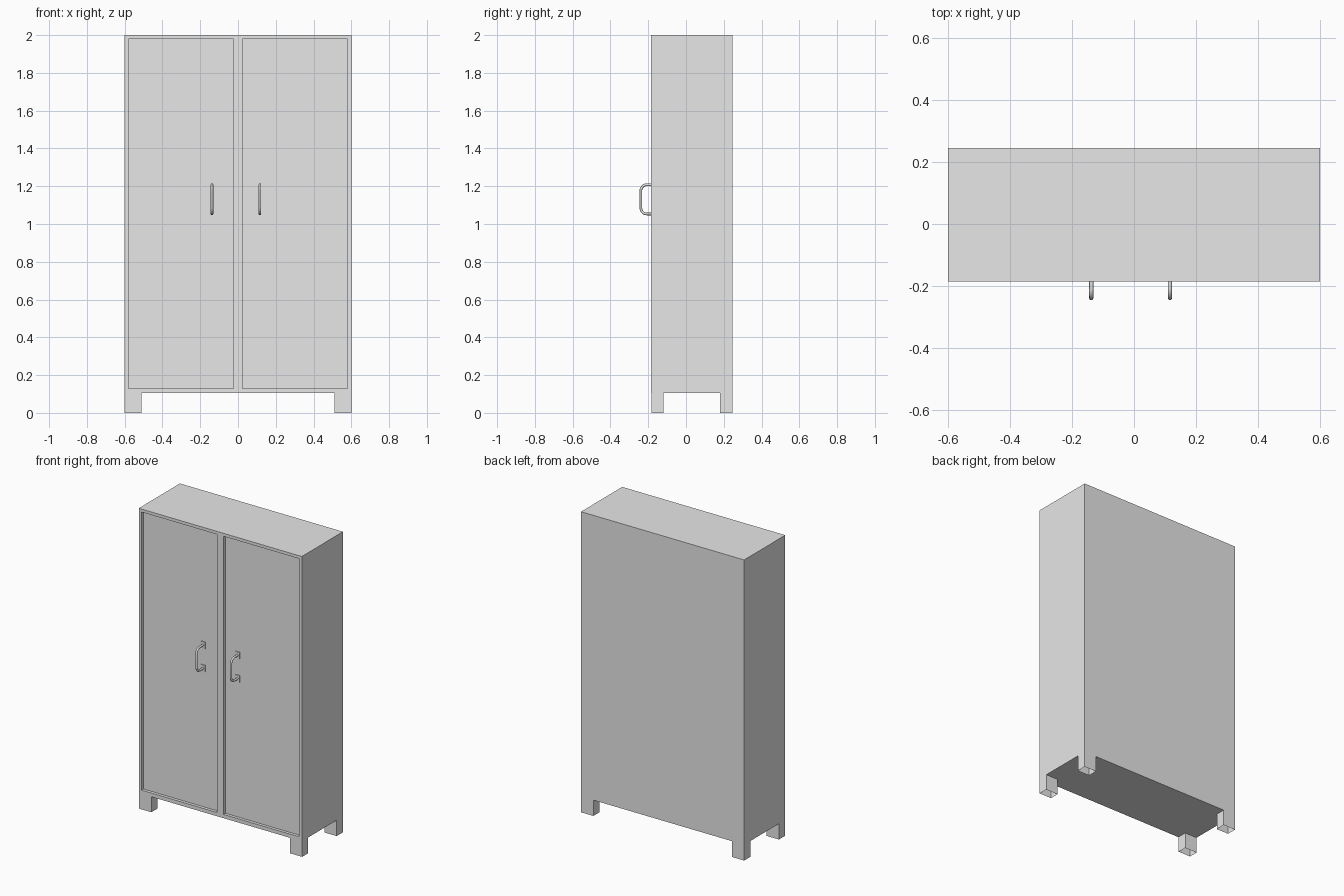
import bpy, bmesh, math
from mathutils import Vector

if "Cube" in bpy.data.objects:
    bpy.data.objects.remove(bpy.data.objects["Cube"], do_unlink=True)

# Single painted metal grey
grey = bpy.data.materials.new("light_grey")
grey.use_nodes = True
grey.diffuse_color = (0.8, 0.8, 0.8, 1)
grey.node_tree.nodes["Principled BSDF"].inputs["Base Color"].default_value = (0.8, 0.8, 0.8, 1)

HALF_W, FRONT, BACK = 0.6, -0.186, 0.246
BASE, TOP = 0.105, 2.0
RECESS = 0.02
PANEL_Y = FRONT + RECESS


def add_mesh(name, bm):
    mesh = bpy.data.meshes.new(name)
    bm.to_mesh(mesh)
    bm.free()
    mesh.materials.append(grey)
    obj = bpy.data.objects.new(name, mesh)
    bpy.context.collection.objects.link(obj)
    return obj


def box_bmesh(lo, hi):
    bm = bmesh.new()
    bmesh.ops.create_cube(bm, size=1)
    lo, hi = Vector(lo), Vector(hi)
    for v in bm.verts:
        v.co = Vector([a + (c + 0.5) * (b - a) for a, b, c in zip(lo, hi, v.co)])
    return bm


# Cabinet body: front cut into a frame, door panels sunk into it
bm = box_bmesh((-HALF_W, FRONT, BASE), (HALF_W, BACK, TOP))
cuts = [((x, 0, 0), (1, 0, 0)) for x in (-0.58, -0.025, 0.025, 0.58)]
cuts += [((0, 0, z), (0, 0, 1)) for z in (0.13, 1.98)]
for co, no in cuts:
    front = [f for f in bm.faces if f.normal.y < -0.9]
    edges = {e for f in front for e in f.edges}
    verts = {v for f in front for v in f.verts}
    bmesh.ops.bisect_plane(bm, geom=front + list(edges) + list(verts),
                           plane_co=co, plane_no=no)
    bm.normal_update()
doors = []
for f in bm.faces:
    c = f.calc_center_median()
    if f.normal.y < -0.9 and 0.025 < abs(c.x) < 0.58 and 0.13 < c.z < 1.98:
        doors.append(f)
bmesh.ops.inset_individual(bm, faces=doors, thickness=0, depth=-RECESS)
add_mesh("cabinet_body", bm)

# Four hollow feet, open underneath
for side, sx in (("right", -1), ("left", 1)):
    for end, y0, y1 in (("front", FRONT + 0.004, -0.12), ("back", 0.18, BACK)):
        xs = sorted((sx * 0.51, sx * HALF_W))
        bm = box_bmesh((xs[0], y0, 0), (xs[1], y1, BASE))
        bm.normal_update()
        flat = [f for f in bm.faces if abs(f.normal.z) > 0.9]
        bmesh.ops.delete(bm, geom=flat, context="FACES_ONLY")
        add_mesh(f"{end}_{side}_foot", bm)

# Door pulls: bent rod with a thin mounting plate at each end
ROD, BEND = 0.007, 0.032
Z_LOW, Z_HIGH, Y_OUT = 1.053, 1.208, -0.239


def handle_path(x):
    pts = [(x, PANEL_Y, Z_HIGH)]
    for zc, start in ((Z_HIGH - BEND, 90), (Z_LOW + BEND, 180)):
        for i in range(7):
            a = math.radians(start + 15 * i)
            pts.append((x, Y_OUT + BEND + BEND * math.cos(a), zc + BEND * math.sin(a)))
    return pts + [(x, PANEL_Y, Z_LOW)]


for side, x in (("right", -0.138), ("left", 0.116)):
    curve = bpy.data.curves.new("handle_path", "CURVE")
    curve.dimensions = "3D"
    curve.bevel_depth = ROD
    curve.bevel_resolution = 2
    pts = handle_path(x)
    spline = curve.splines.new("POLY")
    spline.points.add(len(pts) - 1)
    for p, co in zip(spline.points, pts):
        p.co = (*co, 1)
    curve.materials.append(grey)
    obj = bpy.data.objects.new(f"{side}_handle", curve)
    bpy.context.collection.objects.link(obj)
    for end, z in (("lower", Z_LOW), ("upper", Z_HIGH)):
        plate = box_bmesh((x - 0.015, PANEL_Y - 0.006, z - 0.022),
                          (x + 0.015, PANEL_Y + 0.002, z + 0.022))
        add_mesh(f"{side}_handle_{end}_plate", plate)
